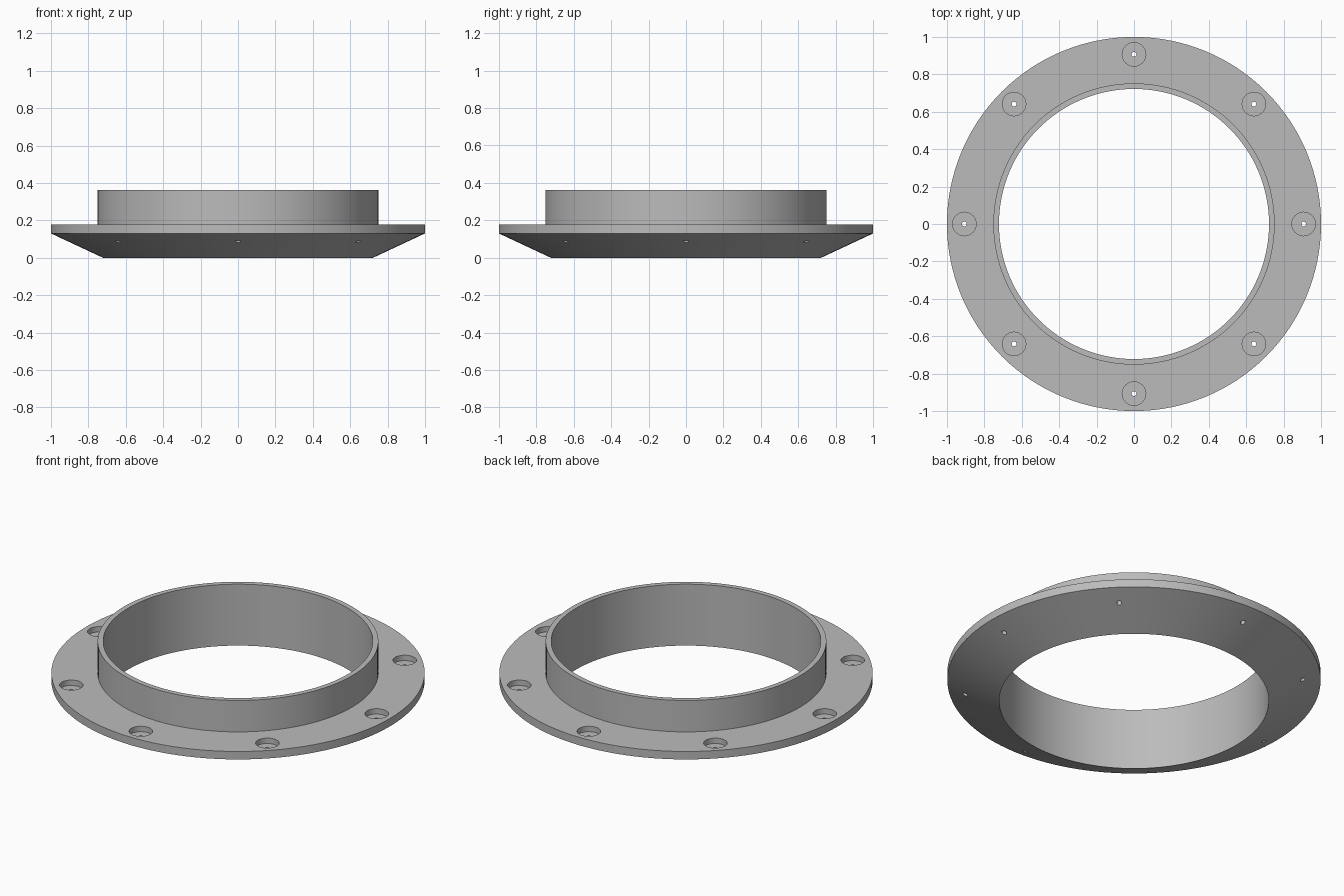
import bpy, bmesh, math
from mathutils import Matrix, Vector

if "Cube" in bpy.data.objects:
    bpy.data.objects.remove(bpy.data.objects["Cube"])

SEGMENTS = 128
HOLES = 8
HOLE_CIRCLE = 0.907

grey = bpy.data.materials.new("plain grey")
grey.use_nodes = True
grey.diffuse_color = (0.5, 0.5, 0.5, 1)
grey.node_tree.nodes["Principled BSDF"].inputs["Base Color"].default_value = (0.5, 0.5, 0.5, 1)


def make_object(name, bm):
    bmesh.ops.recalc_face_normals(bm, faces=bm.faces[:])
    mesh = bpy.data.meshes.new(name)
    bm.to_mesh(mesh)
    bm.free()
    mesh.materials.append(grey)
    obj = bpy.data.objects.new(name, mesh)
    bpy.context.collection.objects.link(obj)
    return obj


def lathe(name, profile):
    """Turn a closed (radius, height) outline around the z axis."""
    bm = bmesh.new()
    rings = []
    for i in range(SEGMENTS):
        turn = Matrix.Rotation(math.tau * i / SEGMENTS, 3, 'Z')
        rings.append([bm.verts.new(turn @ Vector((r, 0, z))) for r, z in profile])
    count = len(profile)
    for i, ring in enumerate(rings):
        following = rings[(i + 1) % SEGMENTS]
        for j in range(count):
            k = (j + 1) % count
            bm.faces.new((ring[j], following[j], following[k], ring[k]))
    return make_object(name, bm)


def hole_cutters(name, radius, bottom, top, sides):
    """Ring of upright cylinders on the hole circle."""
    bm = bmesh.new()
    for i in range(HOLES):
        turn = Matrix.Rotation(math.tau * i / HOLES, 4, 'Z')
        place = Matrix.Translation((HOLE_CIRCLE, 0, (bottom + top) / 2))
        bmesh.ops.create_cone(bm, cap_ends=True, segments=sides, radius1=radius,
                              radius2=radius, depth=top - bottom, matrix=turn @ place)
    obj = make_object(name, bm)
    obj.hide_render = True
    return obj


# Flange with conical underside and upright collar
flange = lathe("flanged_collar", [
    (0.722, 0.0), (1.0, 0.13), (1.0, 0.177),
    (0.752, 0.177), (0.752, 0.363), (0.722, 0.363)])

# Counterbores and through holes
cutters = [hole_cutters("counterbore_cutter", 0.063, 0.145, 0.25, 48),
           hole_cutters("screw_hole_cutter", 0.013, -0.1, 0.25, 16)]
bpy.ops.object.select_all(action='DESELECT')
bpy.context.view_layer.objects.active = flange
flange.select_set(True)
for cutter in cutters:
    mod = flange.modifiers.new(cutter.name, 'BOOLEAN')
    mod.operation = 'DIFFERENCE'
    mod.solver = 'EXACT'
    mod.object = cutter
    bpy.ops.object.modifier_apply(modifier=mod.name)
    bpy.data.objects.remove(cutter)

bpy.ops.object.shade_smooth_by_angle(angle=math.radians(30))
